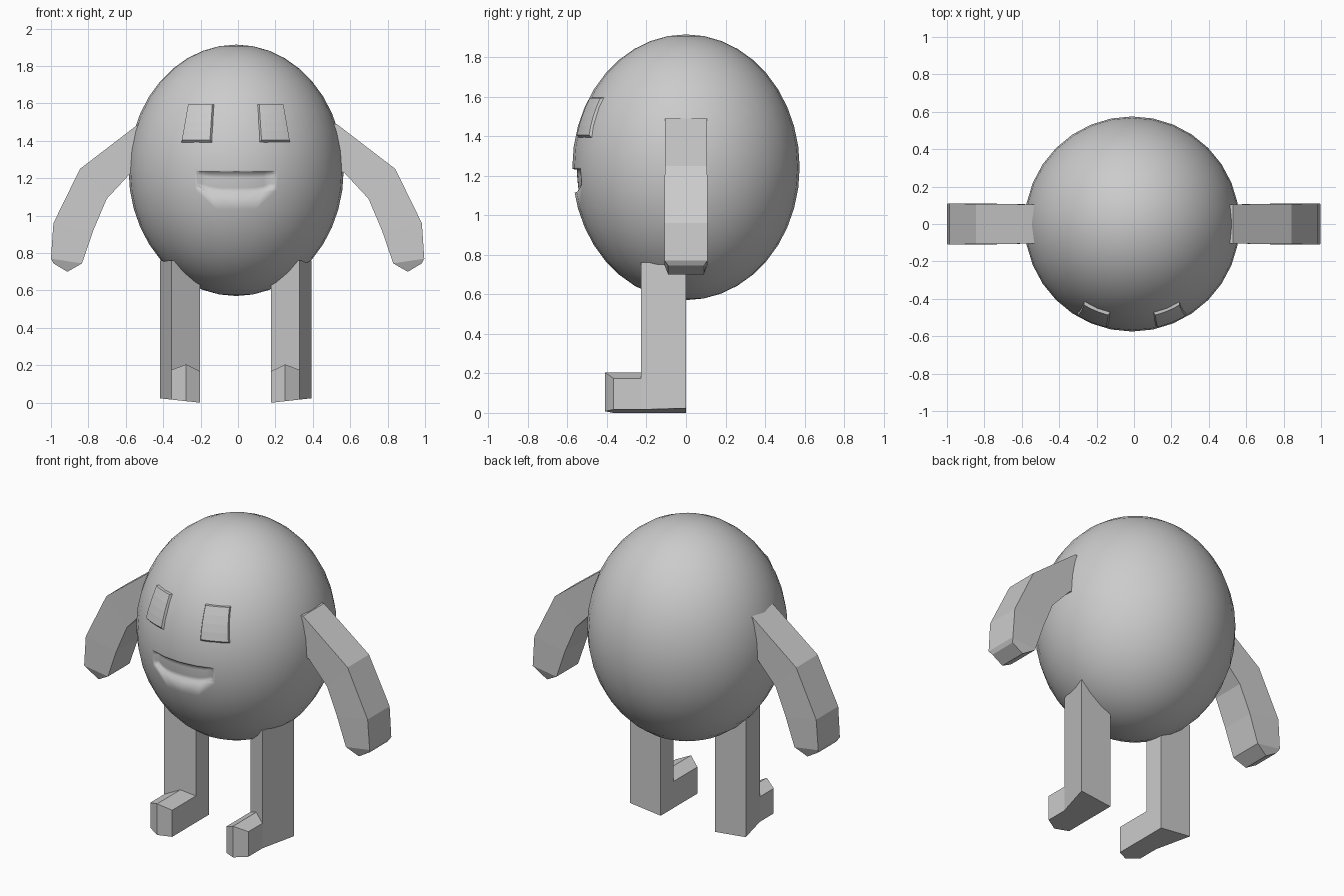
import bpy, bmesh, math

if "Cube" in bpy.data.objects:
    bpy.data.objects.remove(bpy.data.objects["Cube"])

BODY_C, R, RZ = (-0.01, 0, 1.2425), 0.575, 0.672


def make_object(name, bm, cx=0.0, mirror=False, smooth=False):
    bmesh.ops.recalc_face_normals(bm, faces=bm.faces)
    for f in bm.faces:
        f.smooth = smooth
    me = bpy.data.meshes.new(name)
    bm.to_mesh(me)
    bm.free()
    ob = bpy.data.objects.new(name, me)
    ob.location.x = cx
    bpy.context.collection.objects.link(ob)
    if mirror:
        ob.modifiers.new("Mirror", 'MIRROR').use_mirror_merge = False
    return ob


def loft(bm, rings):
    """Closed solid through rings of equal length."""
    vs = [[bm.verts.new(p) for p in r] for r in rings]
    n = len(rings[0])
    for a, b in zip(vs, vs[1:]):
        for i in range(n):
            j = (i + 1) % n
            bm.faces.new((a[i], a[j], b[j], b[i]))
    bm.faces.new(vs[0])
    bm.faces.new(vs[-1])


def patch(outline, s0, s1, shrink, nu=6, nv=4):
    """Curved slab following the body; outline(u, v) gives x, z."""
    bm = bmesh.new()
    layers = []
    for s, k in ((s0, 0.0), (s1, shrink)):
        grid = []
        for j in range(nv + 1):
            row = []
            for i in range(nu + 1):
                u, v = (k + (1 - 2 * k) * t for t in (i / nu, j / nv))
                x, z = outline(u, v)
                h = (z - BODY_C[2]) / RZ
                y = -math.sqrt(R * R * (1 - h * h) - x * x)
                row.append(bm.verts.new((x * s, y * s, BODY_C[2] + h * RZ * s)))
            grid.append(row)
        for j in range(nv):
            for i in range(nu):
                bm.faces.new((grid[j][i], grid[j][i + 1], grid[j + 1][i + 1], grid[j + 1][i]))
        layers.append(grid[0] + [r[-1] for r in grid[1:]] + grid[-1][-2::-1]
                      + [r[0] for r in grid[-2:0:-1]])
    a, b = layers
    for i in range(len(a)):
        j = (i + 1) % len(a)
        bm.faces.new((a[i], a[j], b[j], b[i]))
    return bm


# Egg-shaped body
bm = bmesh.new()
bmesh.ops.create_uvsphere(bm, u_segments=32, v_segments=20, radius=1)
for v in bm.verts:
    v.co = (v.co.x * R, v.co.y * R, v.co.z * RZ + BODY_C[2])
body = make_object("body", bm, BODY_C[0], smooth=True)


# Shallow smiling mouth pressed into the body
def mouth_shape(u, v):
    t = 2 * u - 1
    low = 1.11 + 0.06 * abs(t) ** 4
    return 0.22 * t, low + (1.237 - low) * v


cutter = make_object("mouth_cutter", patch(mouth_shape, 1.03, 0.96, 0.06, 10), BODY_C[0], smooth=True)
cutter.hide_render = True
cutter.hide_viewport = True
cut = body.modifiers.new("Mouth", 'BOOLEAN')
cut.operation, cut.object, cut.solver = 'DIFFERENCE', cutter, 'EXACT'


# Raised eye panels
def eye_shape(u, v):
    inner, outer = 0.126 - 0.012 * v, 0.295 - 0.038 * v
    return inner + (outer - inner) * u, 1.39 + 0.21 * v


make_object("eyes", patch(eye_shape, 0.985, 1.018, 0.06), -0.012, True)

# Bent arms: pairs of upper and lower points with half depth
arm = [((0.45, 1.49), (0.45, 1.27), 0.105), ((0.53, 1.49), (0.57, 1.23), 0.105),
       ((0.843, 1.25), (0.70, 1.09), 0.107), ((0.985, 0.96), (0.772, 0.92), 0.11),
       ((0.998, 0.77), (0.832, 0.745), 0.108), ((0.985, 0.745), (0.91, 0.70), 0.09)]
bm = bmesh.new()
loft(bm, [[(a[0], -d, a[1]), (a[0], d, a[1]), (b[0], d, b[1]), (b[0], -d, b[1])]
          for a, b, d in arm])
make_object("arms", bm, -0.002, True)


# Legs with soles tilted up towards the outside
def sole(x):
    return max(0.0, (x - 0.19) * 0.11)


leg = [(0.405, 0), (0.343, -0.228), (0.19, -0.13), (0.19, 0)]
bm = bmesh.new()
loft(bm, [[(x, y, sole(x)) for x, y in leg], [(x, y, 0.76) for x, y in leg]])
make_object("legs", bm, -0.013, True)

# Pointed feet with a ridge along the top
foot = [(0.343, 0.175), (0.265, 0.205), (0.19, 0.168)]
bm = bmesh.new()
front = (-0.367, -0.41, -0.367)
back = (-0.22, -0.17, -0.12)
loft(bm, [[(x, y, sole(x)) for (x, z), y in zip(foot, ys)]
          + [(x, y, z) for (x, z), y in zip(foot[::-1], ys[::-1])] for ys in (front, back)])
# split the ends into planar halves along the ridge
for f in [f for f in bm.faces if len(f.verts) == 6]:
    mid = [v for v in f.verts if abs(v.co.x - 0.265) < 0.001]
    bmesh.utils.face_split(f, mid[0], mid[1])
make_object("feet", bm, -0.013, True)
